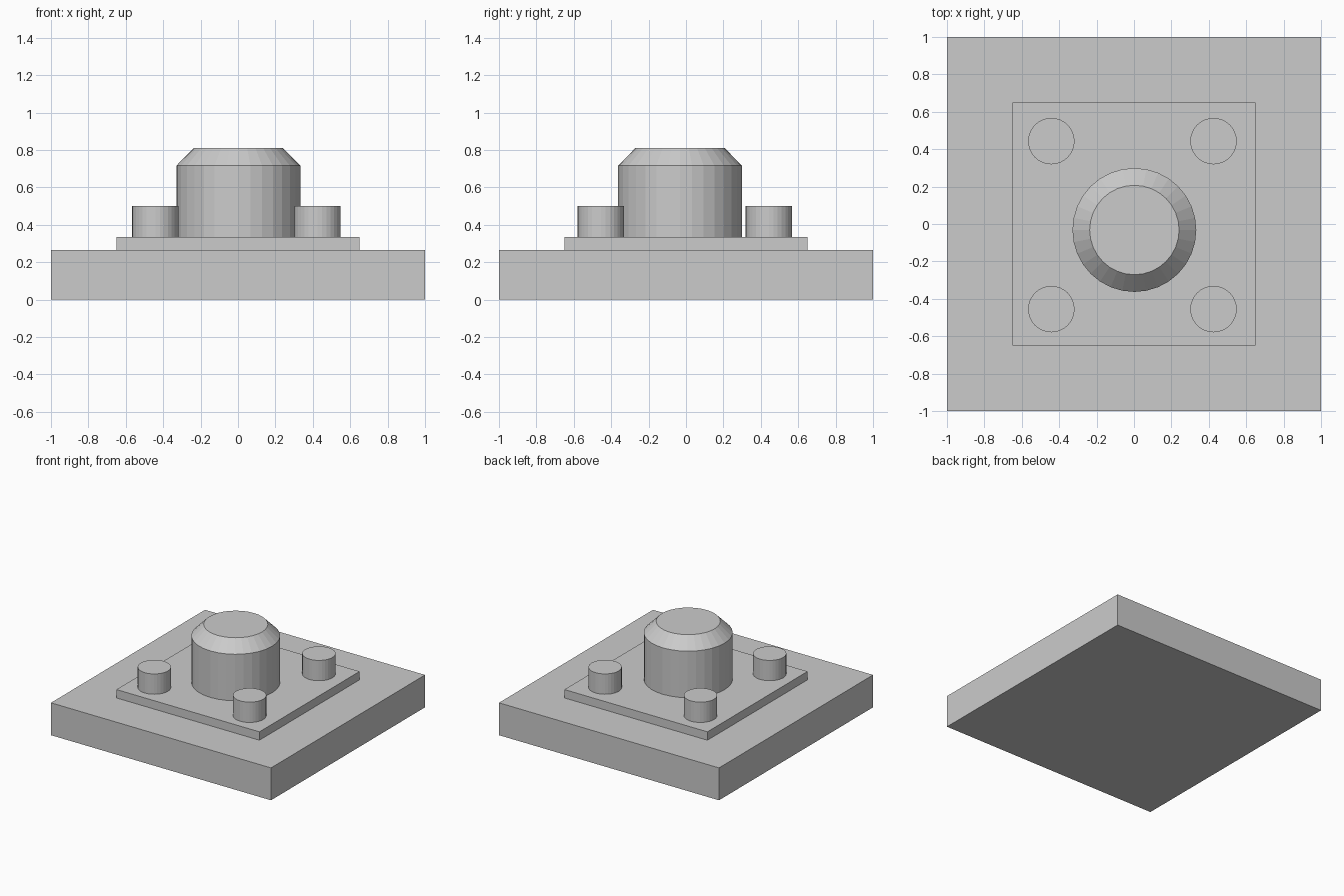
import bpy, bmesh
from math import cos, sin, tau

if "Cube" in bpy.data.objects:
    bpy.data.objects.remove(bpy.data.objects["Cube"])


def box(name, half, z0, z1):
    bpy.ops.mesh.primitive_cube_add(size=1, location=(0, 0, (z0 + z1) / 2))
    ob = bpy.context.object
    ob.name = name
    ob.scale = (2 * half, 2 * half, z1 - z0)
    bpy.ops.object.transform_apply(location=False, rotation=False, scale=True)
    return ob


def turned(name, profile, x, y, sides=32):
    """Closed flat-faced solid from (radius, z) rings, bottom to top."""
    bm = bmesh.new()
    rings = [[bm.verts.new((r * cos(tau * i / sides), r * sin(tau * i / sides), z))
              for i in range(sides)] for r, z in profile]
    for low, high in zip(rings, rings[1:]):
        for i in range(sides):
            j = (i + 1) % sides
            bm.faces.new((low[i], low[j], high[j], high[i]))
    bm.faces.new(rings[0][::-1])
    bm.faces.new(rings[-1])
    mesh = bpy.data.meshes.new(name)
    bm.to_mesh(mesh)
    bm.free()
    ob = bpy.data.objects.new(name, mesh)
    ob.location = (x, y, 0)
    bpy.context.collection.objects.link(ob)
    return ob


BASE_TOP, PLATE_TOP = 0.266, 0.335

# Square base slab and raised plate
box("base_slab", 1.0, 0, BASE_TOP)
box("raised_plate", 0.65, BASE_TOP, PLATE_TOP)

# Central chamfered boss
turned("central_boss", [(0.331, PLATE_TOP), (0.331, 0.717), (0.239, 0.81)], 0.002, -0.032)

# Four corner studs
for side, x in (("left", -0.442), ("right", 0.425)):
    for end, y in (("back", 0.443), ("front", -0.455)):
        turned(f"stud_{end}_{side}", [(0.124, PLATE_TOP), (0.124, 0.502)], x, y)
